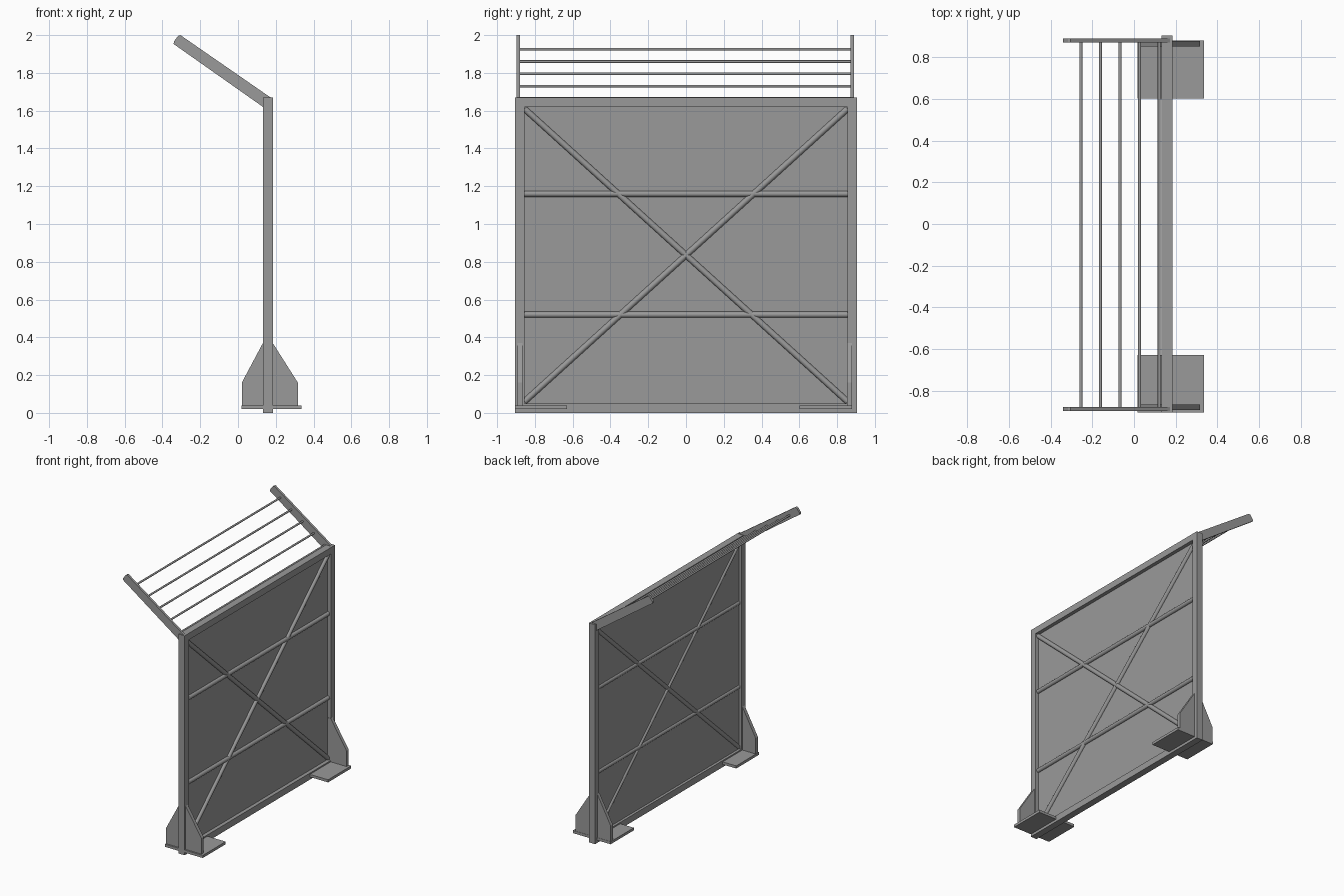
import bpy
import bmesh
from mathutils import Vector

cube = bpy.data.objects.get("Cube")
if cube:
    bpy.data.objects.remove(cube, do_unlink=True)

grey = bpy.data.materials.new("steel_grey")
grey.use_nodes = True
STEEL = (0.32, 0.32, 0.32, 1)
grey.diffuse_color = STEEL
grey.node_tree.nodes["Principled BSDF"].inputs["Base Color"].default_value = STEEL


def finish(name, bm):
    bmesh.ops.recalc_face_normals(bm, faces=bm.faces)
    mesh = bpy.data.meshes.new(name)
    bm.to_mesh(mesh)
    bm.free()
    mesh.materials.append(grey)
    obj = bpy.data.objects.new(name, mesh)
    bpy.context.collection.objects.link(obj)
    return obj


def box(name, low, high):
    low, high = Vector(low), Vector(high)
    bm = bmesh.new()
    bmesh.ops.create_cube(bm, size=1)
    for v in bm.verts:
        v.co = (low + high) / 2 + v.co * (high - low)
    return finish(name, bm)


def plate(name, outline, y0, y1):
    """Extrude an x-z outline from y0 to y1."""
    bm = bmesh.new()
    face = bm.faces.new([bm.verts.new((x, y0, z)) for x, z in outline])
    moved = bmesh.ops.extrude_face_region(bm, geom=[face])["geom"]
    verts = [g for g in moved if isinstance(g, bmesh.types.BMVert)]
    bmesh.ops.translate(bm, verts=verts, vec=(0, y1 - y0, 0))
    return finish(name, bm)


def rod(name, start, end, radius):
    start, end = Vector(start), Vector(end)
    bm = bmesh.new()
    bmesh.ops.create_cone(bm, cap_ends=True, segments=20, radius1=radius,
                          radius2=radius, depth=(end - start).length)
    turn = (end - start).to_track_quat("Z", "Y")
    for v in bm.verts:
        v.co = (start + end) / 2 + turn @ v.co
    obj = finish(name, bm)
    bpy.ops.object.select_all(action="DESELECT")
    obj.select_set(True)
    bpy.context.view_layer.objects.active = obj
    bpy.ops.object.shade_smooth_by_angle()
    return obj


# Square-tube frame
X0, X1, MID = 0.132, 0.184, 0.158
OUT, INN, TOP, TUBE = 0.905, 0.855, 1.67, 0.05
box("right_post", (X0, -OUT, 0), (X1, -INN, TOP))
box("left_post", (X0, INN, 0), (X1, OUT, TOP))
box("bottom_rail", (X0, -INN, 0), (X1, INN, TUBE))
box("top_rail", (X0, -INN, TOP - TUBE), (X1, INN, TOP))

# Sheet infill with round braces
box("panel_sheet", (0.152, -INN, TUBE), (0.156, INN, TOP - TUBE))
for label, z in (("lower", 0.52), ("upper", 1.16)):
    rod(label + "_brace", (MID, -INN, z), (MID, INN, z), 0.016)
for label, s in (("rising", 1), ("falling", -1)):
    rod(label + "_diagonal", (MID, -s * INN, 0.06), (MID, s * INN, 1.61), 0.016)

# Feet: base plate and upright gusset at each end
gusset = [(0.02, 0.04), (0.02, 0.16), (X0, 0.37), (X1, 0.37), (0.317, 0.16), (0.317, 0.04)]
for side, p0, p1, g0, g1 in (("right", -0.905, -0.63, -0.893, -0.866),
                             ("left", 0.602, 0.88, 0.852, 0.878)):
    box(side + "_base_plate", (0.018, p0, 0.02), (0.337, p1, 0.04))
    plate(side + "_gusset", gusset, g0, g1)

# Sloping arms with clipped tips, carrying thin bars
arm = [(0.132, 1.62), (0.18, 1.62), (0.18, 1.665), (0.165, 1.675), (-0.305, 2.0),
       (-0.318, 1.995), (-0.339, 1.967), (-0.341, 1.953)]
plate("right_arm", arm, -0.897, -0.879)
plate("left_arm", arm, 0.872, 0.89)
for i in range(5):
    rod(f"arm_bar_{i + 1}", (-0.255 + 0.094 * i, -0.885, 1.925 - 0.065 * i),
        (-0.255 + 0.094 * i, 0.88, 1.925 - 0.065 * i), 0.007)
